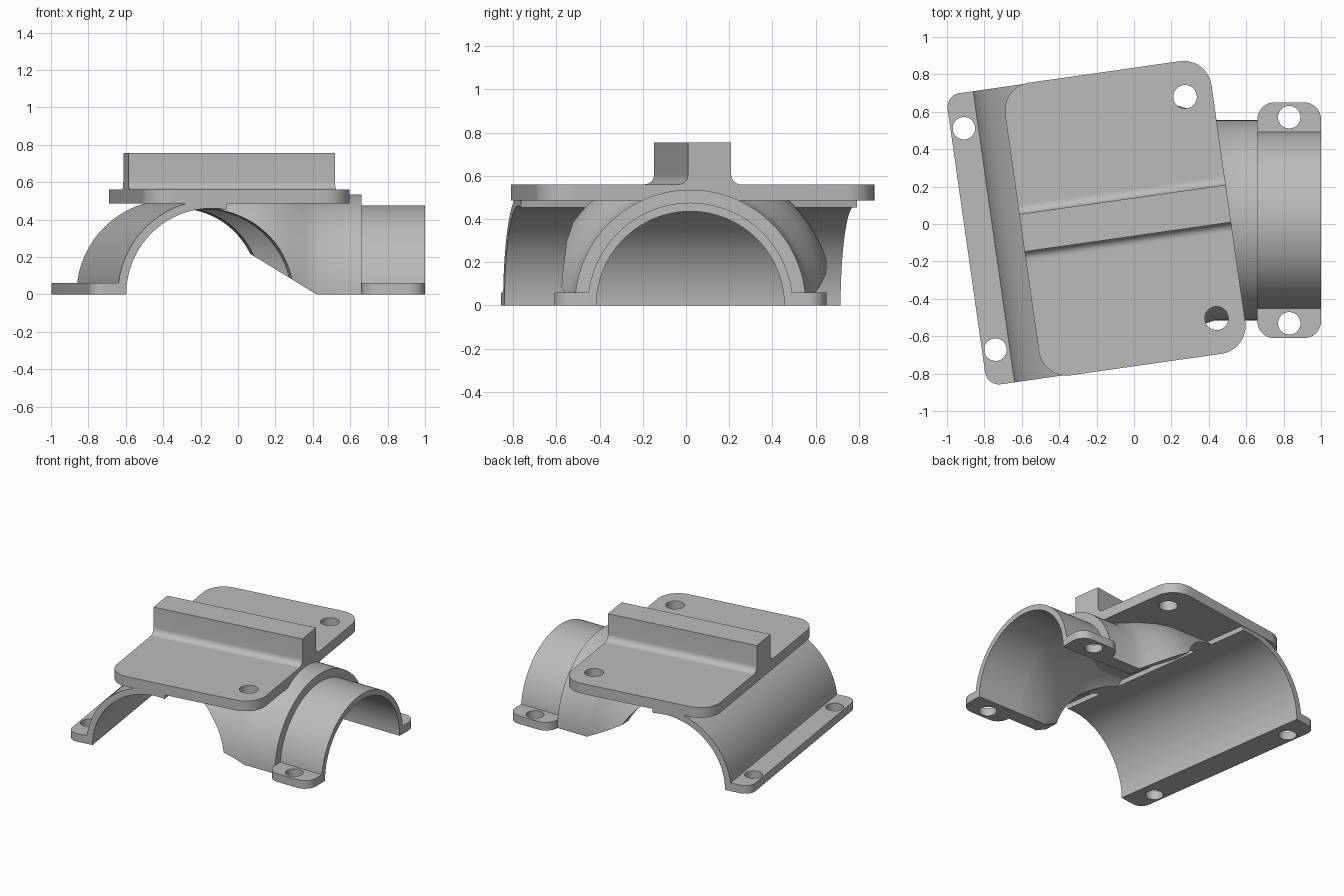
import bpy, bmesh
from math import radians, sin, cos, pi
from mathutils import Matrix, Vector

cube = bpy.data.objects.get("Cube")
if cube:
    bpy.data.objects.remove(cube, do_unlink=True)

grey = bpy.data.materials.new("light_grey")
grey.use_nodes = True
grey.diffuse_color = (0.5, 0.5, 0.5, 1)
grey.node_tree.nodes["Principled BSDF"].inputs["Base Color"].default_value = (0.5, 0.5, 0.5, 1)

SKEW = Matrix.Rotation(radians(8.1), 4, 'Z')   # plate and sleeve are turned
BRANCH = Matrix.Translation((0, 0.02, 0))      # small pipe axis along x
MID_V = 0.037                                  # middle of the turned parts
SLEEVE = SKEW @ Matrix.Translation((-0.25, 0, 0)) @ Matrix.Rotation(pi / 2, 4, 'Z')


def finish(name, bm, matrix):
    bmesh.ops.recalc_face_normals(bm, faces=bm.faces)
    mesh = bpy.data.meshes.new(name)
    bm.to_mesh(mesh)
    bm.free()
    mesh.transform(matrix)
    mesh.materials.append(grey)
    obj = bpy.data.objects.new(name, mesh)
    bpy.context.collection.objects.link(obj)
    return obj


def prism(name, outline, low, high, matrix):
    """Extrude a flat outline along local z."""
    bm = bmesh.new()
    face = bm.faces.new([bm.verts.new((x, y, low)) for x, y in outline])
    top = bmesh.ops.extrude_face_region(bm, geom=[face])["geom"]
    bmesh.ops.translate(bm, vec=(0, 0, high - low),
                        verts=[v for v in top if isinstance(v, bmesh.types.BMVert)])
    if face.is_valid and len(bm.faces) == len(outline) + 1:
        bm.faces.new(face.verts)
    return finish(name, bm, matrix)


def sweep(name, profile, start, end, matrix, steps=64):
    """Turn a closed (axial, radius) profile about local x."""
    bm = bmesh.new()
    rings = []
    for i in range(steps + 1):
        t = radians(start + (end - start) * i / steps)
        rings.append([bm.verts.new((a, r * cos(t), r * sin(t))) for a, r in profile])
    n = len(profile)
    for one, two in zip(rings, rings[1:]):
        for j in range(n):
            k = (j + 1) % n
            bm.faces.new((one[j], one[k], two[k], two[j]))
    bm.faces.new(rings[0])
    bm.faces.new(rings[-1])
    return finish(name, bm, matrix)


def arc(cx, cy, r, start, end, steps=12):
    angles = [radians(start + (end - start) * i / steps) for i in range(steps + 1)]
    return [(cx + r * cos(t), cy + r * sin(t)) for t in angles]


def rounded(x0, x1, y0, y1, corners):
    """Rectangle outline; corners are radii from lower left, anticlockwise."""
    spots = ((x0, y0, 1, 1), (x1, y0, -1, 1), (x1, y1, -1, -1), (x0, y1, 1, -1))
    pts = []
    for (x, y, sx, sy), r, a in zip(spots, corners, (180, 270, 0, 90)):
        pts += arc(x + sx * r, y + sy * r, r, a, a + 90) if r else [(x, y)]
    return pts


def cut(obj, cutters):
    for c in cutters:
        c.hide_render = True
        mod = obj.modifiers.new("cut", 'BOOLEAN')
        mod.operation, mod.solver, mod.object = 'DIFFERENCE', 'EXACT', c
    bpy.context.view_layer.update()
    graph = bpy.context.evaluated_depsgraph_get()
    mesh = bpy.data.meshes.new_from_object(obj.evaluated_get(graph))
    obj.modifiers.clear()
    obj.data = mesh
    for c in cutters:
        bpy.data.objects.remove(c, do_unlink=True)


def drill(obj, centres, r, matrix):
    cut(obj, [prism("drill", arc(x, y, r, 0, 348.75, 31), -0.5, 1.5, matrix) for x, y in centres])


parts = []

# Top plate with two screw holes
plate = prism("top_plate", rounded(-0.60, 0.515, -0.753, 0.827, [0.15] * 4), 0.485, 0.56, SKEW)
drill(plate, [(0.366, MID_V + s * 0.598) for s in (-1, 1)], 0.063, SKEW)
parts.append(plate)

# Upright rail with filleted foot, across the plate
w, f = 0.101, 0.045
half = [(w, 0.755)] + arc(w + f, 0.56 + f, f, 180, 270, 8) + [(w + f, 0.54)]
outline = [(MID_V + x, z) for x, z in half] + [(MID_V - x, z) for x, z in reversed(half)]
AXES = Matrix(((0, 0, 1, 0), (1, 0, 0, 0), (0, 1, 0, 0), (0, 0, 0, 1)))
parts.append(prism("rail", outline, -0.60, 0.515, SKEW @ AXES))

# Large sleeve: an open arch under the plate
ends = (-0.748, 0.824)
parts.append(sweep("large_sleeve", [(ends[0], 0.46), (ends[1], 0.46), (ends[1], 0.505), (ends[0], 0.505)],
                   0, 100, SLEEVE))

# Foot flange of the sleeve
flange = prism("sleeve_flange", rounded(-0.90, -0.73, *ends, (0.075, 0, 0, 0.075)), 0, 0.06, SKEW)
drill(flange, [(-0.828, MID_V + s * 0.598) for s in (-1, 1)], 0.06, SKEW)
parts.append(flange)

# Branch body: collar that flares towards the sleeve
outer = [(0.66, 0.535), (0.43, 0.535), (0.36, 0.562), (0.28, 0.605), (0.18, 0.645), (0.08, 0.665), (-0.5, 0.67)]
inner = [(-0.5, 0.57), (0.08, 0.565), (0.28, 0.505), (0.43, 0.437), (0.66, 0.435)]
body = sweep("branch_body", outer + inner, 0, 180, BRANCH, 96)
ends_far = (-1.5, 1.5)
bore = prism("bore", arc(0, 0, 0.46, 0, 357.1875, 127), *ends_far, SLEEVE @ AXES)
behind = prism("behind", rounded(-2, -0.25, -2, 2, [0] * 4), -1, 2, SKEW)
above = prism("above", rounded(-2, 2, -2, 2, [0] * 4), 0.54, 2, Matrix())
TIP = Matrix.Rotation(pi / 2, 4, 'X')
below = prism("below", [(0.42, 0), (-0.43, 0.52), (-1.5, 0.52), (-1.5, -0.5), (0.42, -0.5)], -2, 2, TIP)
cut(body, [bore, behind, above, below])
parts.append(body)

# Small pipe and its two screw tabs
parts.append(sweep("small_pipe", [(0.64, 0.435), (1, 0.435), (1, 0.475), (0.64, 0.475)], 0, 180, BRANCH))
for side, name in ((1, "back_tab"), (-1, "front_tab")):
    shape = [(x, side * y) for x, y in rounded(0.66, 1.0, 0.455, 0.63, (0, 0, 0.09, 0.09))]
    tab = prism(name, shape, 0, 0.06, BRANCH)
    drill(tab, [(0.83, side * 0.551)], 0.06, BRANCH)
    parts.append(tab)

# Smooth the curved walls, keep edges crisp
bpy.ops.object.select_all(action='DESELECT')
for obj in parts:
    obj.select_set(True)
bpy.context.view_layer.objects.active = parts[0]
bpy.ops.object.shade_smooth_by_angle(angle=radians(25))
